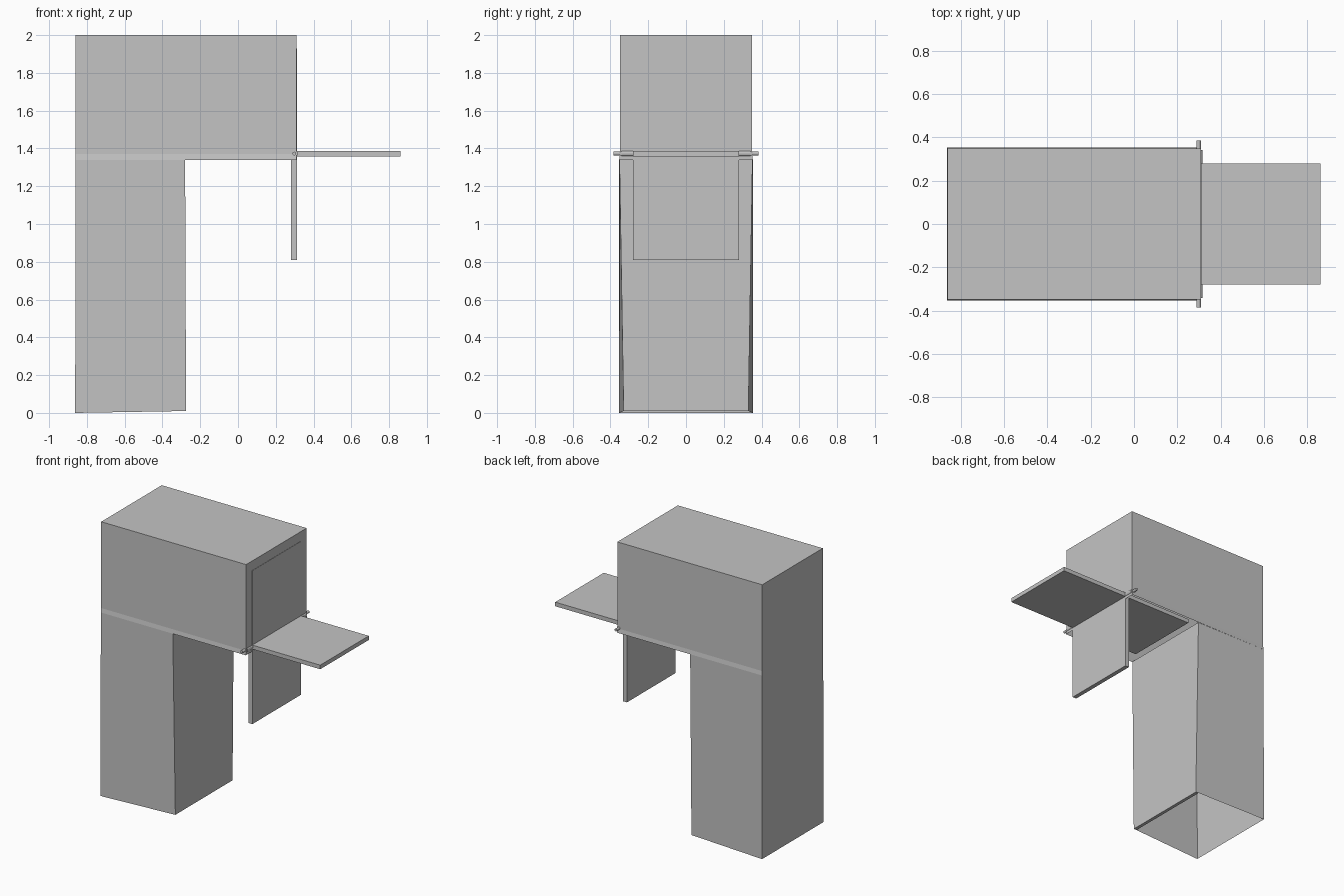
import bpy, bmesh, math
from mathutils import Vector

old = bpy.data.objects.get("Cube")
if old:
    bpy.data.objects.remove(old, do_unlink=True)

GREY = (0.55, 0.55, 0.55, 1)
mat = bpy.data.materials.new("plain grey")
mat.use_nodes = True
mat.diffuse_color = GREY
mat.node_tree.nodes["Principled BSDF"].inputs["Base Color"].default_value = GREY


def finish(name, bm):
    mesh = bpy.data.meshes.new(name)
    bm.to_mesh(mesh)
    bm.free()
    mesh.materials.append(mat)
    obj = bpy.data.objects.new(name, mesh)
    bpy.context.collection.objects.link(obj)
    return obj


def box(name, lo, hi):
    bm = bmesh.new()
    bmesh.ops.create_cube(bm, size=1)
    lo, hi = Vector(lo), Vector(hi)
    for v in bm.verts:
        v.co = (lo + hi) / 2 + v.co * (hi - lo)
    return finish(name, bm)


def rod(name, x, z, y0, y1, radius):
    bm = bmesh.new()
    bmesh.ops.create_cone(bm, cap_ends=True, segments=12, radius1=radius,
                          radius2=radius, depth=y1 - y0)
    for v in bm.verts:
        v.co = Vector((x + v.co.x, (y0 + y1) / 2 + v.co.z, z + v.co.y))
    bmesh.ops.recalc_face_normals(bm, faces=bm.faces)
    return finish(name, bm)


def ring(bm, x0, x1, y_back, y_front, z0, z1):
    """Four corners, closed-side (x0) half width y_back, other y_front."""
    return [bm.verts.new(c) for c in ((x0, -y_back, z0), (x1, -y_front, z1),
                                      (x1, y_front, z1), (x0, y_back, z0))]


def skin(bm, a, b):
    for i in range(4):
        j = (i + 1) % 4
        bm.faces.new((a[i], a[j], b[j], b[i]))


# Hollow head, open underneath, with a narrow flared band at its lower rim
bm = bmesh.new()
rim = ring(bm, -0.86, 0.31, 0.354, 0.354, 1.34, 1.34)
band = ring(bm, -0.86, 0.31, 0.349, 0.349, 1.37, 1.37)
top = ring(bm, -0.86, 0.31, 0.349, 0.349, 2, 2)
skin(bm, rim, band)
skin(bm, band, top)
bm.faces.new(top)
finish("head_housing", bm)

# Hollow column, tapering to the inner side and open at the bottom
bm = bmesh.new()
foot = ring(bm, -0.862, -0.275, 0.354, 0.33, 0, 0.01)
neck = ring(bm, -0.86, -0.28, 0.354, 0.352, 1.34, 1.34)
skin(bm, foot, neck)
finish("column", bm)
box("column_bottom_lip", (-0.3, -0.33, 0.01), (-0.276, 0.33, 0.02))

# Crossed flaps turning on the pivot at the head's lower corner
box("upright_flap", (0.281, -0.28, 0.81), (0.312, 0.28, 1.93))
box("level_flap", (-0.25, -0.28, 1.357), (0.86, 0.28, 1.387))

# Pivot rod and its end sleeves
rod("pivot_rod", 0.298, 1.373, -0.385, 0.385, 0.01)
for side, name in ((1, "left"), (-1, "right")):
    y0, y1 = sorted((side * 0.28, side * 0.342))
    rod(name + "_pivot_sleeve", 0.301, 1.373, y0, y1, 0.016)
